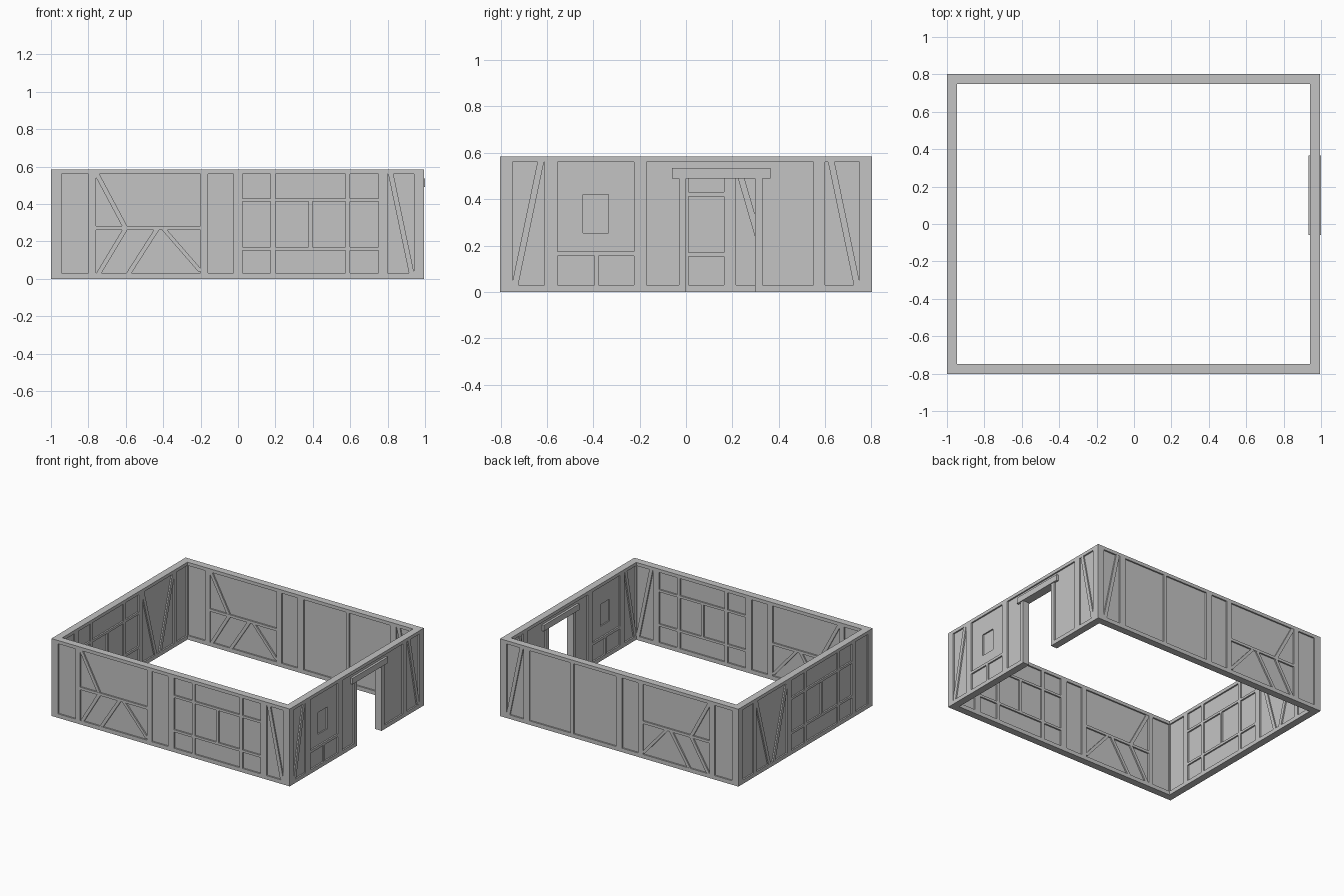
import bpy, bmesh
from mathutils import Vector

if "Cube" in bpy.data.objects:
    bpy.data.objects.remove(bpy.data.objects["Cube"])

grey = bpy.data.materials.new("plain_grey")
grey.use_nodes = True
colour = (0.55, 0.55, 0.55, 1)
grey.diffuse_color = colour
grey.node_tree.nodes["Principled BSDF"].inputs["Base Color"].default_value = colour

HEIGHT, SILL, PLATE = 0.585, 0.03, 0.56
BEAM, BRACE, CORE = 0.027, 0.026, 0.016   # half depths


class Wall:
    """Timber wall; u runs along the wall, depth is measured from its middle."""

    def __init__(self, name, axis, middle):
        self.name, self.axis, self.middle = name, axis, middle
        self.parts = {}

    def prism(self, part, outline, half):
        bm = self.parts.setdefault(part, bmesh.new())
        rings = []
        for side in (-half, half):
            d = self.middle + side
            rings.append([bm.verts.new(Vector((u, d, z) if self.axis == "x" else (d, u, z)))
                          for u, z in outline])
        a, b = rings
        bm.faces.new(a)
        bm.faces.new(b[::-1])
        for i in range(len(a)):
            j = (i + 1) % len(a)
            bm.faces.new((a[j], a[i], b[i], b[j]))

    def box(self, part, u0, u1, z0, z1, half=BEAM):
        self.prism(part, [(u0, z0), (u1, z0), (u1, z1), (u0, z1)], half)

    def posts(self, *spans):
        for u0, u1 in spans:
            self.box("posts", u0, u1, SILL, PLATE)

    def brace(self, u0, z0, u1, z1, w=0.028):
        self.prism("braces", [(u0 - w / 2, z0), (u0 + w / 2, z0),
                              (u1 + w / 2, z1), (u1 - w / 2, z1)], BRACE)

    def frame(self, u0, u1):
        self.box("sill", u0, u1, 0, SILL)
        self.box("top_plate", u0, u1, PLATE, HEIGHT)

    def panel(self, u0, u1, z0=0.01, z1=0.575, half=CORE):
        self.box("panels", u0, u1, z0, z1, half)

    def grid(self, c0, c1, c2, c3, width=0.025):
        """Three columns by three rows, with a short post in the middle."""
        self.posts((c1, c1 + width), (c2, c2 + width))
        for z0, z1 in ((0.152, 0.17), (0.412, 0.43)):
            for a, b in ((c0, c1), (c1 + width, c2), (c2 + width, c3)):
                self.box("rails", a, b, z0, z1)
        mid = (c1 + width + c2) / 2
        self.box("rails", mid - 0.01, mid + 0.01, 0.17, 0.412)

    def braced(self):
        """Wide bay with a middle rail and slanted braces."""
        self.posts((-0.80, -0.76), (-0.20, -0.16), (-0.025, 0.025))
        self.box("rails", -0.76, -0.20, 0.262, 0.282)
        self.brace(-0.60, 0.27, -0.76, 0.57)
        self.brace(-0.75, 0.02, -0.60, 0.27)
        self.brace(-0.59, 0.02, -0.43, 0.27)
        self.brace(-0.20, 0.04, -0.40, 0.27)

    def finish(self):
        for part, bm in self.parts.items():
            bmesh.ops.recalc_face_normals(bm, faces=bm.faces)
            mesh = bpy.data.meshes.new(f"{self.name}_{part}")
            bm.to_mesh(mesh)
            bm.free()
            mesh.materials.append(grey)
            bpy.context.collection.objects.link(bpy.data.objects.new(mesh.name, mesh))


# Front wall: plain corner, braced bay, grid bay, braced corner
front = Wall("front_wall", "x", -0.775)
front.frame(-1, 0.994)
front.panel(-0.97, 0.97)
front.posts((-1, -0.945), (0.94, 0.994), (0.75, 0.80))
front.braced()
front.grid(0.025, 0.175, 0.575, 0.75)
front.brace(0.93, 0.02, 0.815, 0.57)

# Back wall: plain corner, braced bay, two plain panels, braced corner
back = Wall("back_wall", "x", 0.775)
back.frame(-1, 0.994)
back.panel(-0.97, 0.97)
back.posts((-1, -0.945), (0.94, 0.994), (0.75, 0.80), (0.38, 0.405))
back.braced()
back.brace(0.93, 0.02, 0.815, 0.57)

# Left in the plan: grid bay and a bay with a V of braces
west = Wall("grid_wall", "y", -0.973)
west.frame(-0.748, 0.748)
west.panel(-0.76, 0.76)
west.posts((-0.60, -0.555), (0.165, 0.215), (0.585, 0.62))
west.grid(-0.555, -0.41, -0.015, 0.165)
west.brace(0.375, 0.02, 0.215, 0.57)
west.brace(0.425, 0.02, 0.585, 0.57)

# Door wall: braced corners, window bay, doorway bay
east = Wall("door_wall", "y", 0.967)
east.box("sill", -0.748, -0.03, 0, SILL)
east.box("sill", 0.33, 0.748, 0, SILL)
east.box("top_plate", -0.748, 0.748, PLATE, HEIGHT)
east.posts((-0.61, -0.555), (-0.225, -0.17), (0.55, 0.60))
for side in (-1, 1):
    east.brace(side * 0.74, 0.02, side * 0.625, 0.57)

# Panels around the window niche and the doorway
east.panel(-0.76, -0.445)
east.panel(-0.445, -0.335, 0.01, 0.255)
east.panel(-0.445, -0.335, 0.42, 0.575)
east.panel(-0.445, -0.335, 0.255, 0.42, 0.006)
east.panel(-0.335, -0.015)
east.panel(-0.015, 0.31, 0.51, 0.575)
east.panel(0.31, 0.76)
east.box("rails", -0.555, -0.225, 0.155, 0.175)
east.box("rails", -0.395, -0.378, SILL, 0.155)

# Door frame
for u0, u1 in ((-0.03, 0.0), (0.297, 0.33)):
    east.box("door_posts", u0, u1, 0, 0.49)
east.box("lintel", -0.06, 0.365, 0.49, 0.535, 0.033)

for wall in (front, back, west, east):
    wall.finish()
